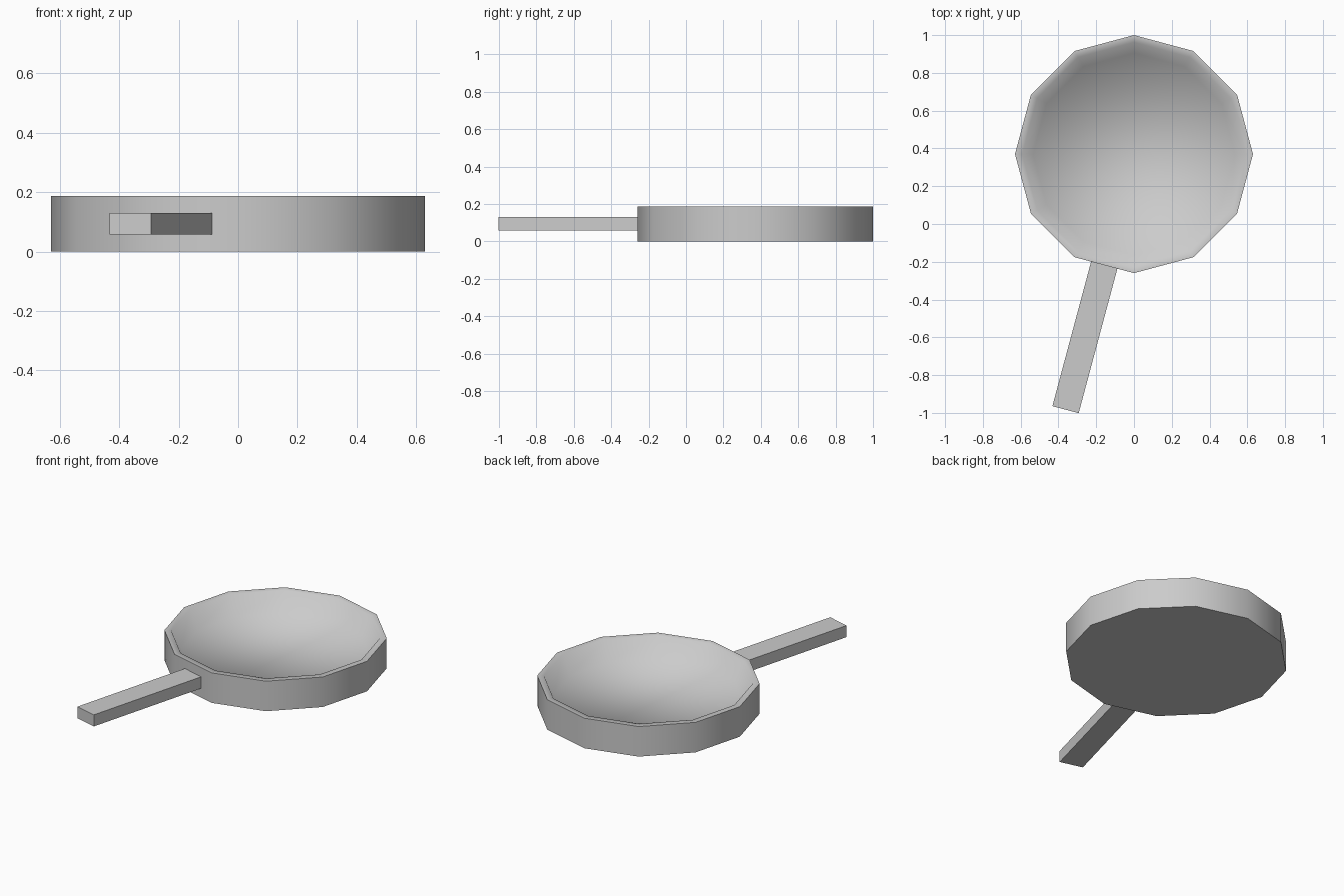
import bpy
import bmesh
from math import sin, cos, pi, radians
from mathutils import Matrix, Vector

cube = bpy.data.objects.get("Cube")
if cube:
    bpy.data.objects.remove(cube, do_unlink=True)

# Single plain grey
grey = bpy.data.materials.new("plain_grey")
grey.use_nodes = True
grey.diffuse_color = (0.6, 0.6, 0.6, 1)
grey.node_tree.nodes["Principled BSDF"].inputs["Base Color"].default_value = (0.6, 0.6, 0.6, 1)

SIDES = 12
RADIUS = 0.63
RIM_RADIUS = 0.592
FLOOR_RADIUS = 0.535
HEIGHT = 0.187
FLOOR = 0.072
CENTRE = Vector((0, 0.37, 0))


def add_object(name, bm):
    bmesh.ops.recalc_face_normals(bm, faces=bm.faces)
    mesh = bpy.data.meshes.new(name)
    bm.to_mesh(mesh)
    bm.free()
    mesh.materials.append(grey)
    obj = bpy.data.objects.new(name, mesh)
    bpy.context.collection.objects.link(obj)
    return obj


def ring(bm, radius, z):
    angles = [2 * pi * i / SIDES for i in range(SIDES)]
    return [bm.verts.new(CENTRE + Vector((radius * cos(a), radius * sin(a), z))) for a in angles]


# Pan body: outer wall, flat rim, sloping inner wall and floor
bm = bmesh.new()
profile = [(RADIUS, 0), (RADIUS, HEIGHT), (RIM_RADIUS, HEIGHT), (FLOOR_RADIUS, FLOOR)]
rings = [ring(bm, r, z) for r, z in profile]
for low, high in zip(rings, rings[1:]):
    for i in range(SIDES):
        j = (i + 1) % SIDES
        bm.faces.new((low[i], low[j], high[j], high[i]))
bm.faces.new(rings[0])
bm.faces.new(rings[-1])
for face in bm.faces:
    face.smooth = True
# Crisp outer edges, soft hollow
for outline in rings[:2]:
    for i in range(SIDES):
        bm.edges.get((outline[i], outline[(i + 1) % SIDES])).smooth = False
add_object("pan_body", bm)

# Handle: straight bar square to one facet of the wall
LENGTH, WIDTH, THICK, OVERLAP = 0.792, 0.144, 0.072, 0.015
apothem = RADIUS * cos(pi / SIDES)
bm = bmesh.new()
bmesh.ops.create_cube(bm, size=1)
bmesh.ops.scale(bm, vec=(WIDTH, LENGTH + OVERLAP, THICK), verts=bm.verts)
middle = apothem + (LENGTH - OVERLAP) / 2
bmesh.ops.translate(bm, vec=(0, -middle, 0.094), verts=bm.verts)
turn = Matrix.Translation(CENTRE) @ Matrix.Rotation(radians(-15), 4, "Z")
bmesh.ops.transform(bm, matrix=turn, verts=bm.verts)
add_object("handle", bm)
